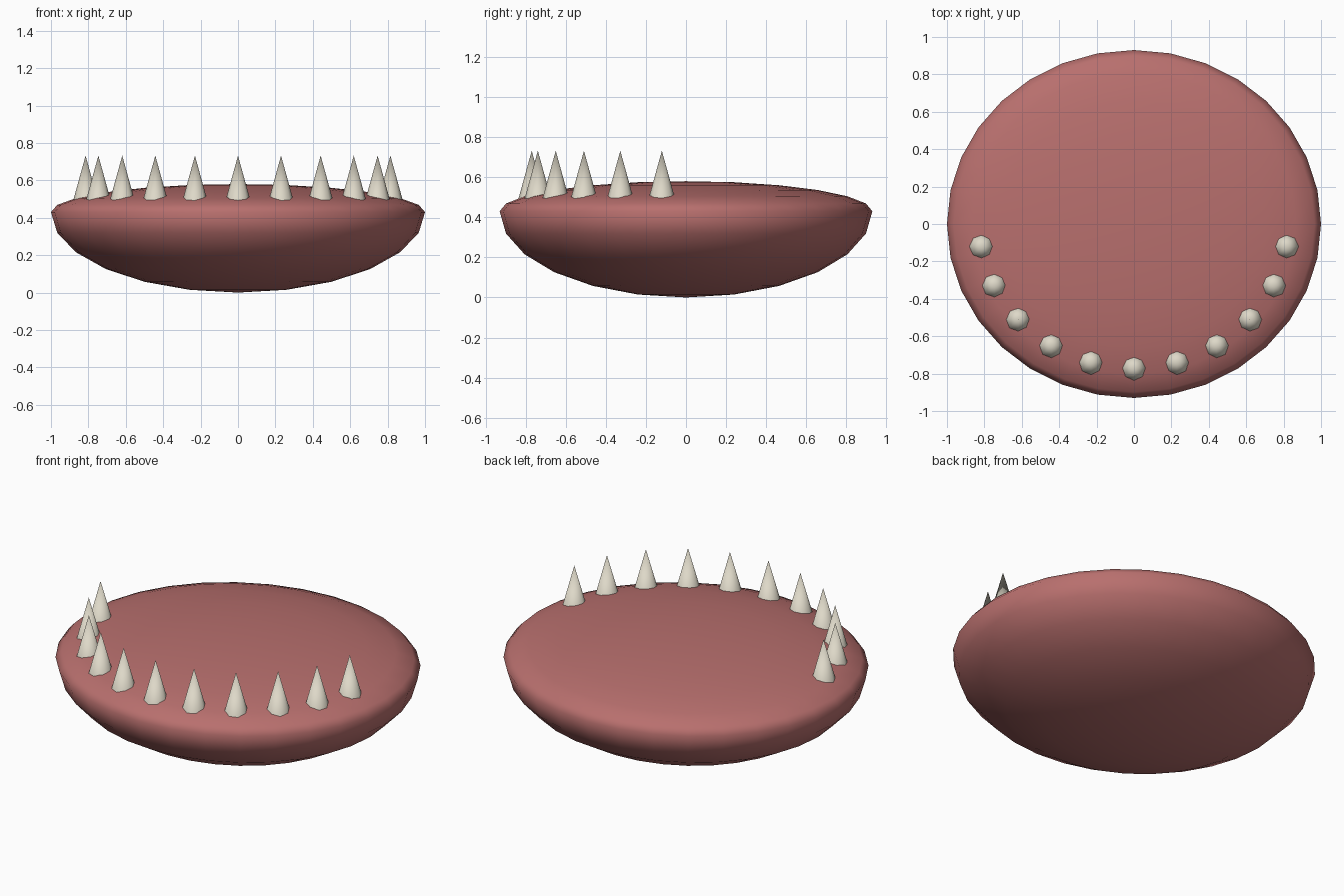
import bpy, bmesh, math

if "Cube" in bpy.data.objects:
    bpy.data.objects.remove(bpy.data.objects["Cube"])

def material(name, rgb):
    m = bpy.data.materials.new(name)
    m.diffuse_color = (*rgb, 1)
    m.use_nodes = True
    m.node_tree.nodes["Principled BSDF"].inputs["Base Color"].default_value = m.diffuse_color
    return m

def finish(bm, name, mat):
    me = bpy.data.meshes.new(name)
    for f in bm.faces:
        f.smooth = True
    bm.to_mesh(me)
    bm.free()
    me.materials.append(mat)
    ob = bpy.data.objects.new(name, me)
    bpy.context.collection.objects.link(ob)
    return ob

gum = material("gum pink", (0.48, 0.16, 0.155))
ivory = material("tooth ivory", (0.73, 0.69, 0.58))

RIM, DEPTH, DOME, WIDTH_Y = 0.43, 0.43, 0.15, 0.93

# Jaw: deep bowl below the rim, shallow dome above it
bm = bmesh.new()
bmesh.ops.create_uvsphere(bm, u_segments=32, v_segments=12, radius=1)
for v in bm.verts:
    v.co.y *= WIDTH_Y
    v.co.z = RIM + v.co.z * (DOME if v.co.z > 0 else DEPTH)
finish(bm, "jaw", gum)

# Teeth: eleven cones along the front half of the rim
for i in range(-5, 6):
    a = math.radians(16.2 * i)
    bm = bmesh.new()
    bmesh.ops.create_cone(bm, cap_ends=True, segments=8,
                          radius1=0.072, radius2=0, depth=0.26)
    tooth = finish(bm, f"tooth_{i + 6}", ivory)
    tooth.location = (0.825 * math.sin(a), -0.77 * math.cos(a), 0.602)
    tooth.data.set_sharp_from_angle(angle=math.radians(60))
